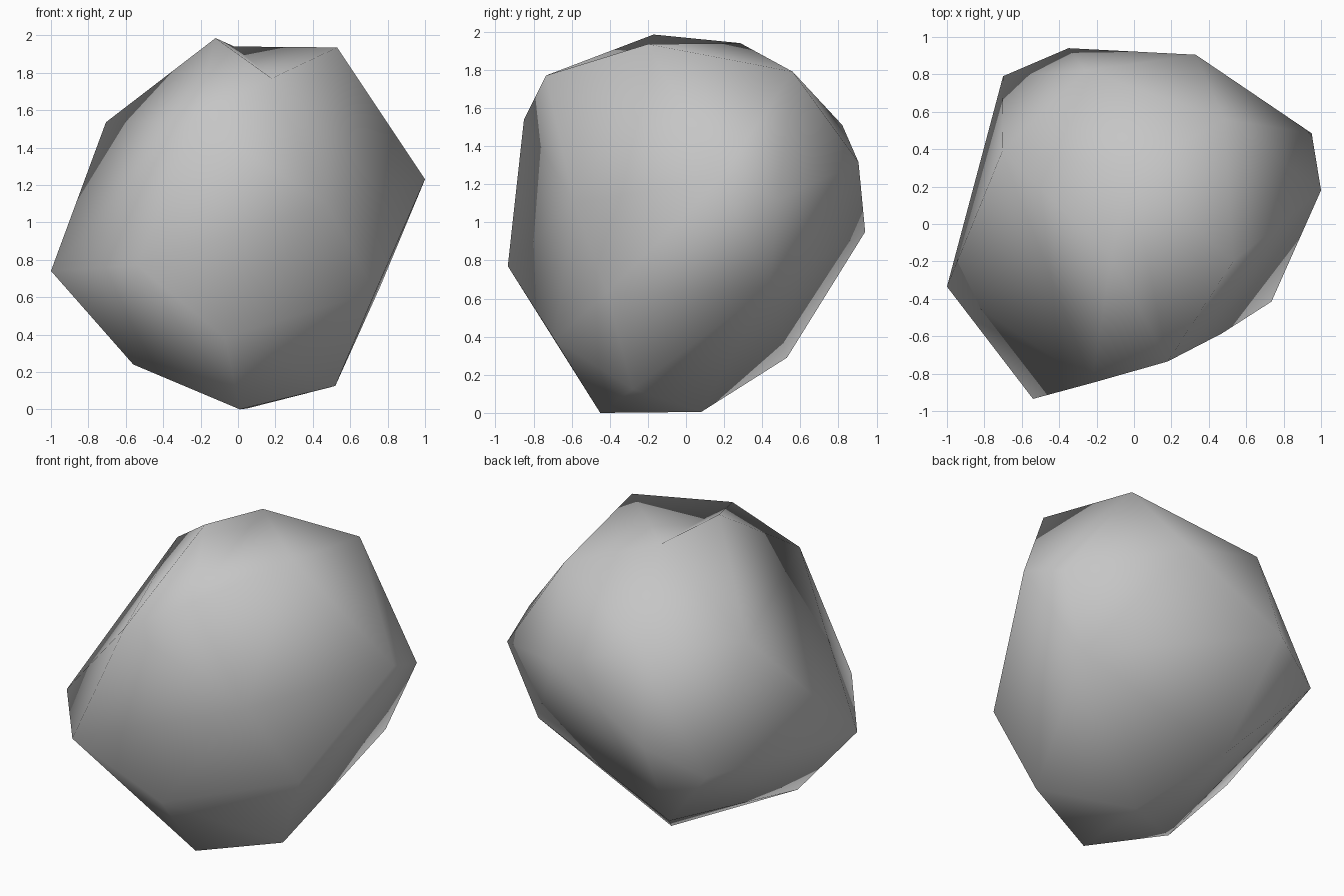
import bpy, bmesh
from mathutils import Vector

if "Cube" in bpy.data.objects:
    bpy.data.objects.remove(bpy.data.objects["Cube"])

# Corner points of the chipped boulder, from the crown down to the base
CORNERS = [
    (-0.12, -0.17, 1.985), (0.18, -0.735, 1.77), (0.53, -0.2, 1.935), (-0.02, 0.285, 1.94),   # crown
    (0.485, 0.56, 1.79), (-0.225, -0.85, 1.54), (-0.706, 0.385, 1.535), (-0.26, 0.82, 1.51),  # shoulders
    (0.33, 0.905, 1.315), (1.0, 0.18, 1.23), (0.95, 0.485, 1.12), (-0.35, 0.94, 0.95),        # upper waist
    (-0.54, -0.935, 0.77), (-1.0, -0.335, 0.74), (-0.70, 0.79, 0.79), (0.47, -0.585, 1.1),    # lower waist
    (0.76, 0.435, 0.655), (0.735, -0.415, 0.63), (-0.07, -0.69, 0.385),                       # lower sides
    (-0.25, 0.53, 0.29), (-0.56, -0.35, 0.24), (0.52, -0.28, 0.125),                          # underside
    (0.01, -0.45, 0.0), (0.05, 0.08, 0.005),                                                  # base
]
CENTRE = Vector((0, 0, 1))

# Skin the corners with a hull, rounded a little so that no corner is lost
bm = bmesh.new()
verts = []
for co in CORNERS:
    p = Vector(co) - CENTRE
    verts.append(bm.verts.new(CENTRE + p.lerp(p.normalized(), 0.25)))
bmesh.ops.convex_hull(bm, input=verts)
for v, co in zip(verts, CORNERS):
    v.co = co

# Turn the crown edge inward to make the small notch on top
crown = bm.edges.get((verts[0], verts[2]))
if crown and len(crown.link_faces) == 2:
    bmesh.utils.edge_rotate(crown, True)

bmesh.ops.recalc_face_normals(bm, faces=bm.faces[:])
for f in bm.faces:
    f.smooth = True

mesh = bpy.data.meshes.new("boulder")
bm.to_mesh(mesh)
bm.free()

# Plain grey stone
stone = bpy.data.materials.new("stone grey")
stone.diffuse_color = (0.56, 0.56, 0.56, 1)
stone.use_nodes = True
stone.node_tree.nodes["Principled BSDF"].inputs["Base Color"].default_value = stone.diffuse_color
mesh.materials.append(stone)
boulder = bpy.data.objects.new("boulder", mesh)
bpy.context.collection.objects.link(boulder)
